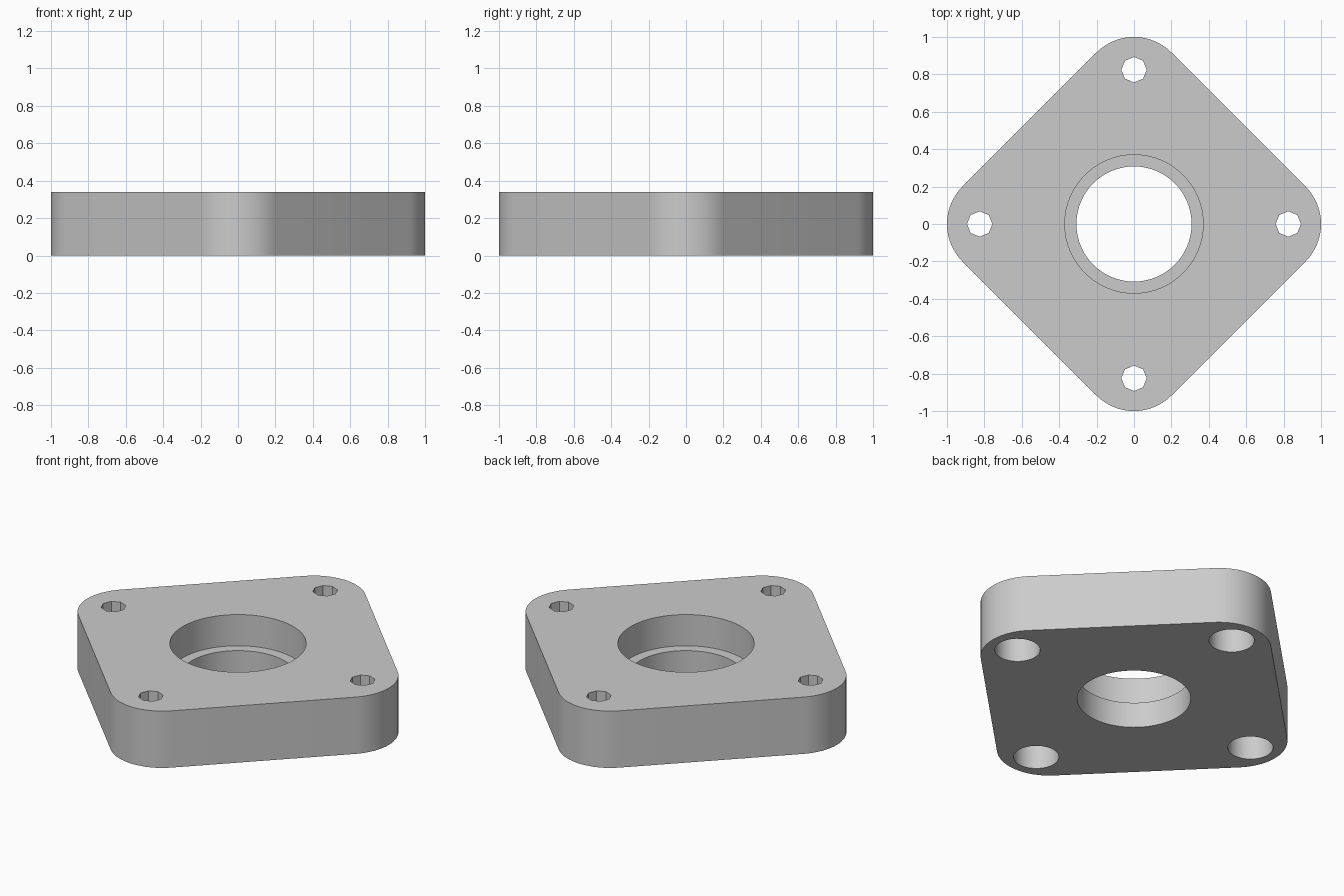
import bpy
import bmesh
from math import pi, radians, cos, sin, sqrt
from mathutils import Matrix

cube = bpy.data.objects.get("Cube")
if cube:
    bpy.data.objects.remove(cube, do_unlink=True)

HEIGHT = 0.34           # plate thickness
CORNER = 0.284          # radius of the rounded corners
SIDE = sqrt(2) * (1 - CORNER) + 2 * CORNER
LEDGE = 0.153           # height of the ledge in the centre bore
SCREW_AT = 0.825        # distance of the screw holes from the centre
RECESS = 0.19           # depth of the screw head recesses

grey = bpy.data.materials.new("plain grey")
grey.use_nodes = True
colour = (0.6, 0.6, 0.6, 1)
grey.diffuse_color = colour
grey.node_tree.nodes["Principled BSDF"].inputs["Base Color"].default_value = colour


def add_object(name, bm):
    mesh = bpy.data.meshes.new(name)
    bm.to_mesh(mesh)
    bm.free()
    mesh.materials.append(grey)
    obj = bpy.data.objects.new(name, mesh)
    bpy.context.collection.objects.link(obj)
    return obj


def cut_cylinder(target, x, y, radius, bottom, top, sides):
    """Bore a vertical cylinder out of the target."""
    bm = bmesh.new()
    place = Matrix.Translation((x, y, (bottom + top) / 2))
    bmesh.ops.create_cone(bm, cap_ends=True, segments=sides, radius1=radius,
                          radius2=radius, depth=top - bottom, matrix=place)
    cutter = add_object("hole_cutter", bm)
    cutter.hide_render = True
    mod = target.modifiers.new("bore", 'BOOLEAN')
    mod.operation = 'DIFFERENCE'
    mod.solver = 'EXACT'
    mod.object = cutter
    bpy.context.view_layer.objects.active = target
    bpy.ops.object.modifier_apply(modifier=mod.name)
    bpy.data.objects.remove(cutter, do_unlink=True)


# Square plate standing on its corner, with rounded vertical edges
bm = bmesh.new()
bmesh.ops.create_cube(bm, size=1)
bmesh.ops.scale(bm, vec=(SIDE, SIDE, HEIGHT), verts=bm.verts)
uprights = [e for e in bm.edges
            if abs(e.verts[0].co.z - e.verts[1].co.z) > HEIGHT / 2]
bmesh.ops.bevel(bm, geom=uprights, offset=CORNER, offset_type='OFFSET',
                segments=16, profile=0.5, affect='EDGES')
bmesh.ops.transform(bm, verts=bm.verts,
                    matrix=Matrix.Translation((0, 0, HEIGHT / 2))
                    @ Matrix.Rotation(pi / 4, 4, 'Z'))
plate = add_object("mounting_plate", bm)

# Stepped centre bore, wider above the ledge
cut_cylinder(plate, 0, 0, 0.308, -0.1, HEIGHT + 0.1, 64)
cut_cylinder(plate, 0, 0, 0.37, LEDGE, HEIGHT + 0.1, 64)

# Eight-sided screw holes with round head recesses underneath
for i in range(4):
    x, y = SCREW_AT * cos(i * pi / 2), SCREW_AT * sin(i * pi / 2)
    cut_cylinder(plate, x, y, 0.068, -0.1, HEIGHT + 0.1, 8)
    cut_cylinder(plate, x, y, 0.123, -0.1, RECESS, 32)

bpy.ops.object.select_all(action='DESELECT')
plate.select_set(True)
bpy.context.view_layer.objects.active = plate
bpy.ops.object.shade_smooth_by_angle(angle=radians(30))
